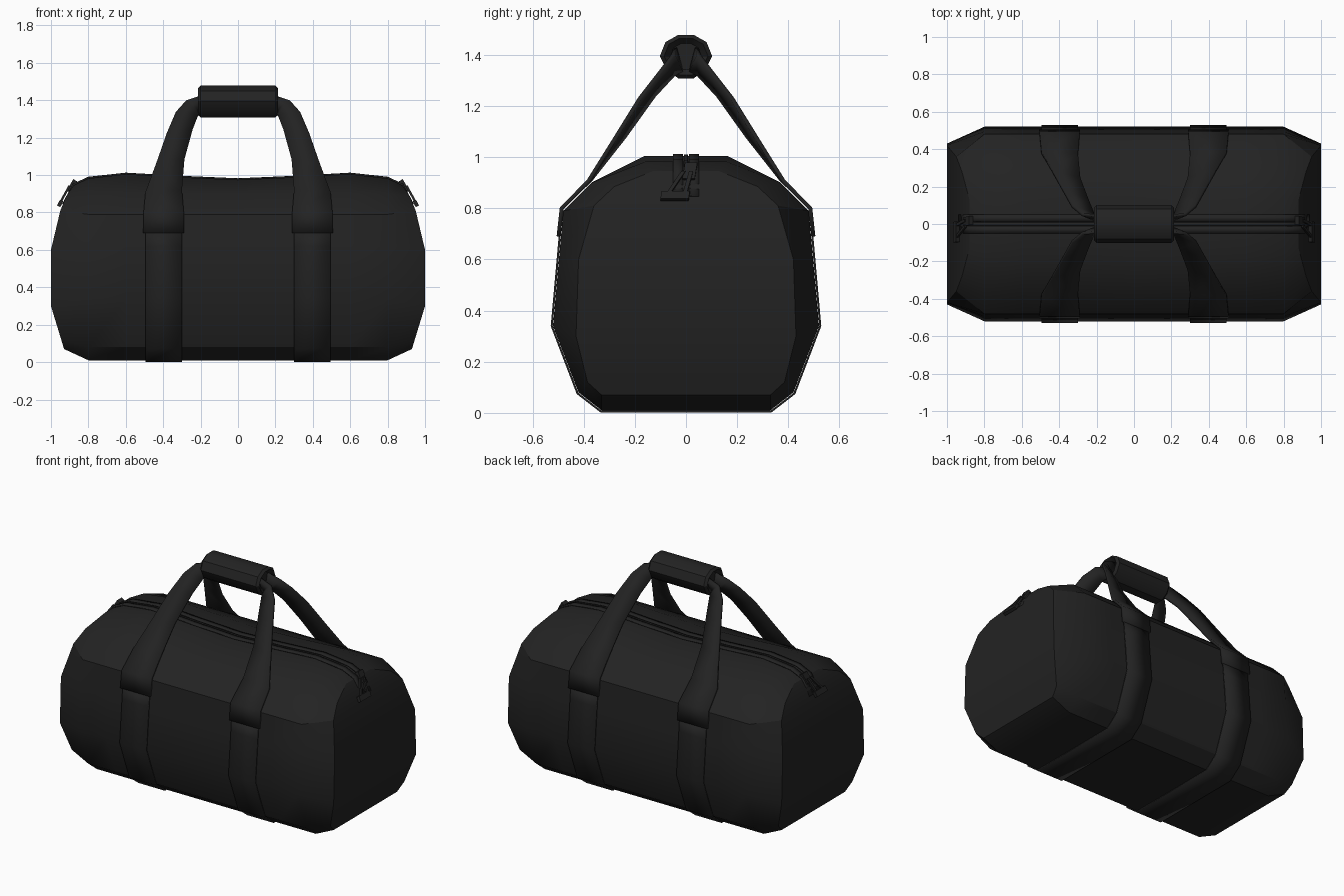
import bpy, bmesh, math
from mathutils import Vector

if "Cube" in bpy.data.objects:
    bpy.data.objects.remove(bpy.data.objects["Cube"])

fabric = bpy.data.materials.new("black fabric")
fabric.diffuse_color = (0.0165, 0.0165, 0.0165, 1)
fabric.use_nodes = True
fabric.node_tree.nodes["Principled BSDF"].inputs["Base Color"].default_value = fabric.diffuse_color


def finish(name, bm, thick=0, angle=30):
    bmesh.ops.recalc_face_normals(bm, faces=bm.faces)
    me = bpy.data.meshes.new(name)
    bm.to_mesh(me)
    bm.free()
    me.materials.append(fabric)
    ob = bpy.data.objects.new(name, me)
    bpy.context.collection.objects.link(ob)
    if thick:
        mod = ob.modifiers.new("thickness", 'SOLIDIFY')
        mod.thickness, mod.offset = thick, 0
    bpy.ops.object.select_all(action='DESELECT')
    ob.select_set(True)
    bpy.context.view_layer.objects.active = ob
    bpy.ops.object.shade_smooth_by_angle(angle=math.radians(angle))
    return ob


def loft(bm, rings, closed=True):
    """Skin a list of point rings; returns the vertex rings."""
    vs = [[bm.verts.new(p) for p in r] for r in rings]
    n = len(vs[0])
    for a, b in zip(vs, vs[1:]):
        for j in range(n if closed else n - 1):
            k = (j + 1) % n
            bm.faces.new((a[j], a[k], b[k], b[j]))
    return vs


def ribbons(name, pairs, thick, sx=(1, -1), sy=(1, -1)):
    bm = bmesh.new()
    for i in sx:
        for j in sy:
            loft(bm, [[(p[0] * i, p[1] * j, p[2]) for p in pr] for pr in pairs], False)
    return finish(name, bm, thick)


# Bag body: half profile (y, z) and end panel outline (x, y, z), top to bottom
prof = [(.16, 1.0), (.37, .9), (.48, .79), (.495, .62), (.52, .34), (.42, .08), (.33, .01)]
cap = [(.88, .13, .945), (.92, .28, .885), (.95, .36, .81), (1, .42, .6),
       (1, .43, .3), (.945, .385, .12), (.93, .33, .07)]
top = {0: .975, .3: .988, .6: 1.005, .8: .982}


def full(half):
    return half + [(x, -y, z) for x, y, z in reversed(half)]


rings = [full([(-x, y, z) for x, y, z in cap])]
for x in (-.8, -.6, -.3, 0, .3, .6, .8):
    rings.append(full([(x, y, top[abs(x)] if z > .95 else z) for y, z in prof]))
rings.append(full(cap))
bm = bmesh.new()
vr = loft(bm, rings)
for r in (vr[0], vr[-1]):
    for j in range(len(prof) - 1):
        bm.faces.new((r[j], r[j + 1], r[-2 - j], r[-1 - j]))
finish("bag_body", bm)

# Thin webbing wrapped under the body
half = [(.493, .70), (.5, .62), (.525, .34), (.424, .076), (.332, .005)]
path = half + [(-y, z) for y, z in reversed(half)]
ribbons("under_webbing", [[(.3, y, z), (.495, y, z)] for y, z in path], .008, sy=(1,))

# Four handle straps twisting from the sides into the grip
strap = [[(.29, -.498, .69), (.507, -.498, .69)],
         [(.29, -.486, .80), (.505, -.486, .80)],
         [(.30, -.37, .915), (.495, -.382, .905)],
         [(.288, -.24, 1.08), (.438, -.285, 1.06)],
         [(.245, -.125, 1.24), (.378, -.18, 1.23)],
         [(.215, -.05, 1.32), (.33, -.095, 1.34)],
         [(.20, -.02, 1.335), (.275, -.05, 1.40)],
         [(.15, -.03, 1.35), (.15, -.04, 1.44)]]
ribbons("handle_straps", strap, .016)

# Padded grip wrap
ring = [(.03, 1.478), (.08, 1.45), (.102, 1.395), (.075, 1.34), (.03, 1.308)]
ring = ring + [(-y, z) for y, z in reversed(ring)]


def grip_ring(x, s):
    return [(x, y * s, 1.395 + (z - 1.395) * s) for y, z in ring]


bm = bmesh.new()
vr = loft(bm, [grip_ring(x, s) for x, s in
               ((-.19, .6), (-.215, .84), (-.2, 1), (.2, 1), (.215, .84), (.19, .6))])
bm.faces.new(vr[0])
bm.faces.new(vr[-1])
finish("grip_wrap", bm)

# Zipper flaps and teeth line along the top, running down both ends
line = [(0, .977), (.3, .99), (.6, 1.007), (.8, .985), (.88, .948), (.935, .845)]
line = [(-x, z) for x, z in reversed(line[1:])] + line
ribbons("zipper_flaps", [[(x, .012, z + .002), (x, .05, z + .001)] for x, z in line],
        .008, sx=(1,))
ribbons("zipper_teeth", [[(x, -.007, z), (x, .007, z)] for x, z in line],
        .006, sx=(1,), sy=(1,))

# Zipper sliders and pull tabs on the end panels
bm = bmesh.new()
down = Vector((.075, 0, -.135)).normalized()
out = Vector((-down.z, 0, down.x))
side = Vector((0, 1, 0))


def block(s, start, length, y0, y1, w, t, lift):
    pts = []
    for d, yc in ((0, y0), (length, y1)):
        c = Vector((.875, yc, .952)) + down * (start + d) + out * lift
        pts.append([c + side * a * w + out * b * t for a, b in ((-1, -1), (1, -1), (1, 1), (-1, 1))])
    v = loft(bm, [[(p.x * s, p.y, p.z) for p in r] for r in pts])
    bm.faces.new(v[0])
    bm.faces.new(v[1])


for s in (1, -1):
    block(s, -.02, .07, .02, .01, .024, .012, .006)      # slider
    block(s, .02, .10, -.01, -.07, .008, .006, .018)     # loop sides
    block(s, .02, .10, .02, -.005, .008, .006, .018)
    block(s, .11, .035, -.04, -.045, .055, .010, .016)   # pull tab
finish("zipper_pulls", bm)
